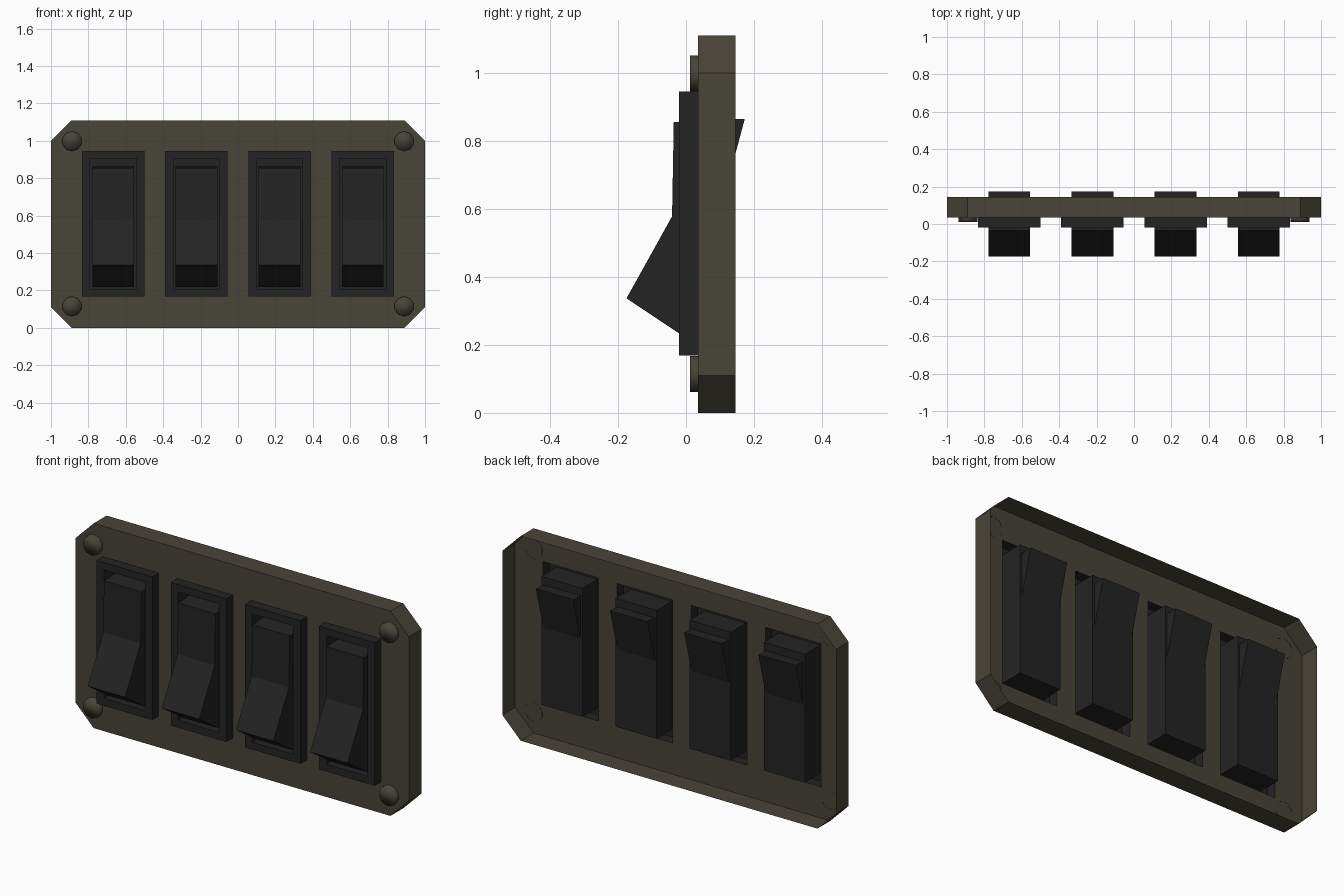
import bpy, bmesh, math
from mathutils import Vector

if "Cube" in bpy.data.objects:
    bpy.data.objects.remove(bpy.data.objects["Cube"])


def material(name, rgb):
    m = bpy.data.materials.new(name)
    m.diffuse_color = (*rgb, 1)
    m.use_nodes = True
    m.node_tree.nodes["Principled BSDF"].inputs["Base Color"].default_value = m.diffuse_color
    return m


BRONZE = material("dark bronze", (0.066, 0.058, 0.040))
BLACK = material("switch black", (0.0175, 0.0175, 0.018))

MID_Z = 0.557
CENTRES = (-0.667, -0.2223, 0.2223, 0.667)


def finish(name, bm, mat):
    me = bpy.data.meshes.new(name)
    bm.to_mesh(me)
    bm.free()
    me.materials.append(mat)
    ob = bpy.data.objects.new(name, me)
    bpy.context.collection.objects.link(ob)
    return ob


def ring(bm, pts, y):
    return [bm.verts.new((x, y, z)) for x, z in pts]


def rect(cx, cz, hw, hh):
    return [(cx - hw, cz - hh), (cx + hw, cz - hh), (cx + hw, cz + hh), (cx - hw, cz + hh)]


def bridge(bm, a, b):
    n = len(a)
    for i in range(n):
        j = (i + 1) % n
        bm.faces.new((a[i], a[j], b[j], b[i]))


# Mounting plate: thin front sheet with four openings, walls folded back, open rear
bm = bmesh.new()
c, h = 0.11, 1.11
outline = [(-1 + c, 0), (1 - c, 0), (1, c), (1, h - c), (1 - c, h), (-1 + c, h), (-1, h - c), (-1, c)]
front = ring(bm, outline, 0.035)
loops = [front] + [ring(bm, rect(x, MID_Z, 0.167, 0.388), 0.035) for x in CENTRES]
edges = [bm.edges.new((l[i], l[(i + 1) % len(l)])) for l in loops for i in range(len(l))]
bmesh.ops.triangle_fill(bm, use_beauty=True, use_dissolve=False, edges=edges, normal=Vector((0, -1, 0)))
for f in bm.faces:
    f.normal_update()
    if f.normal.y > 0:
        f.normal_flip()
bridge(bm, ring(bm, outline, 0.145), front)
bmesh.ops.remove_doubles(bm, verts=bm.verts, dist=1e-5)
finish("mounting_plate", bm, BRONZE)

# Corner screws
for x in (-0.888, 0.888):
    for z in (0.115, 0.998):
        bm = bmesh.new()
        pts = [(x + 0.053 * math.cos(a), z + 0.053 * math.sin(a))
               for a in (math.tau * (i + 0.5) / 10 for i in range(10))]
        head = ring(bm, pts, 0.012)
        bridge(bm, ring(bm, pts, 0.036), head)
        bm.faces.new(head)
        for f in bm.faces:
            f.smooth = True
        finish("corner_screw", bm, BRONZE)

# Rocker side profile (y, z)
PROFILE = [(-0.036, 0.855), (-0.041, 0.578), (-0.175, 0.337), (0.0, 0.22), (0.173, 0.865)]

for x in CENTRES:
    # Switch housing: raised rim with a closed pocket reaching behind the plate
    bm = bmesh.new()
    steps = [(0.167, 0.388, 0.035), (0.167, 0.388, -0.02), (0.123, 0.348, -0.02), (0.123, 0.348, 0.11)]
    rings = [ring(bm, rect(x, MID_Z, hw, hh), y) for hw, hh, y in steps]
    for a, b in zip(rings, rings[1:]):
        bridge(bm, a, b)
    bm.faces.new(rings[-1])
    finish("switch_housing", bm, BLACK)

    # Rocker lever
    bm = bmesh.new()
    left = [bm.verts.new((x - 0.112, y, z)) for y, z in PROFILE]
    right = [bm.verts.new((x + 0.112, y, z)) for y, z in PROFILE]
    bridge(bm, left, right)
    bm.faces.new(left)
    bm.faces.new(right[::-1])
    bmesh.ops.recalc_face_normals(bm, faces=bm.faces)
    finish("rocker_lever", bm, BLACK)
